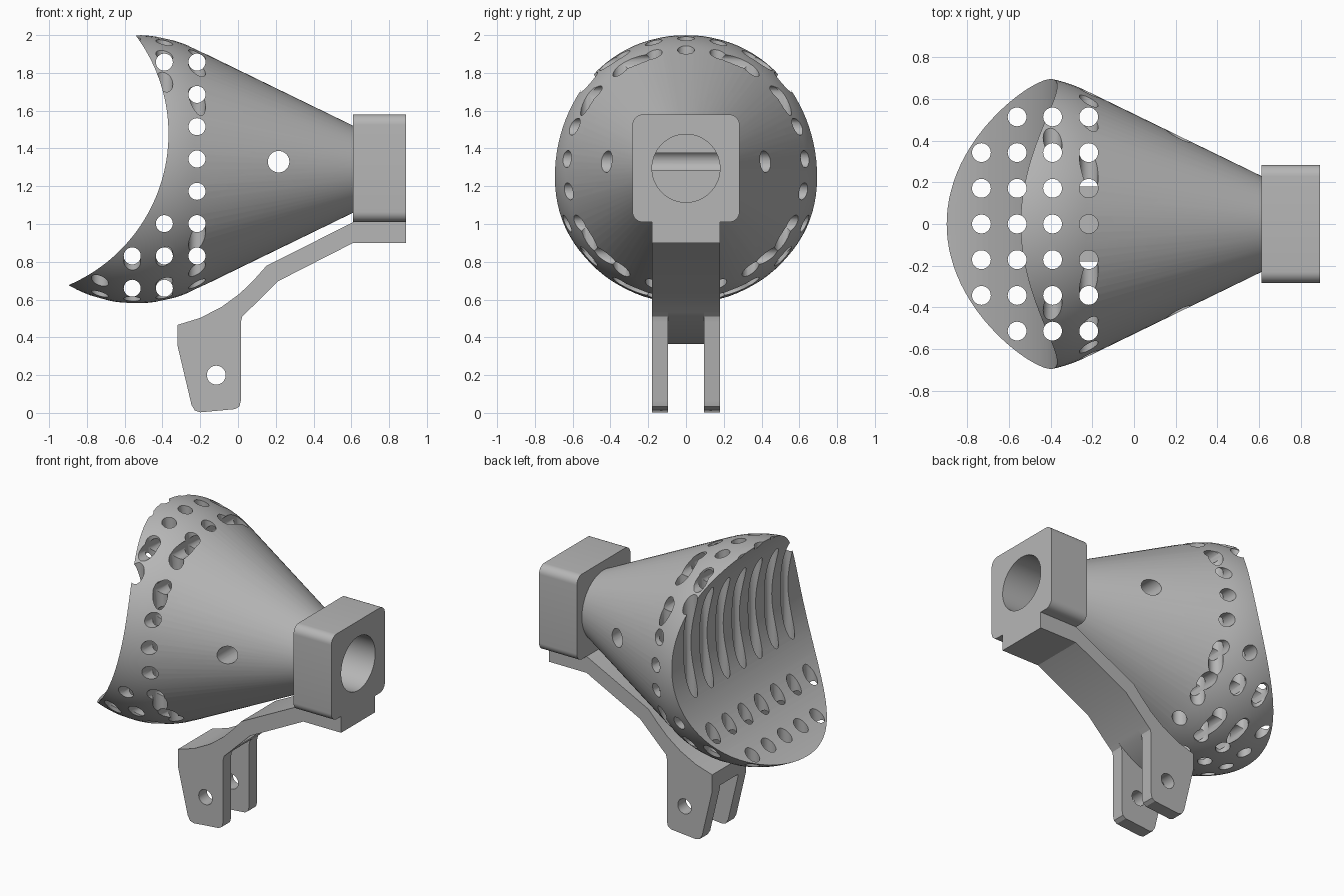
import bpy, bmesh, math
from mathutils import Matrix, Vector

cube = bpy.data.objects.get("Cube")
if cube:
    bpy.data.objects.remove(cube, do_unlink=True)

grey = bpy.data.materials.new("plain_grey")
grey.use_nodes = True
grey.diffuse_color = (0.47, 0.47, 0.47, 1)
grey.node_tree.nodes["Principled BSDF"].inputs["Base Color"].default_value = (0.47, 0.47, 0.47, 1)


def finish(name, bm):
    bmesh.ops.recalc_face_normals(bm, faces=bm.faces)
    mesh = bpy.data.meshes.new(name)
    bm.to_mesh(mesh)
    bm.free()
    mesh.materials.append(grey)
    obj = bpy.data.objects.new(name, mesh)
    bpy.context.collection.objects.link(obj)
    return obj


def activate(obj):
    bpy.ops.object.select_all(action='DESELECT')
    obj.select_set(True)
    bpy.context.view_layer.objects.active = obj


def smooth(obj):
    activate(obj)
    bpy.ops.object.shade_smooth_by_angle(angle=math.radians(25))


def cut(obj, cutter):
    mod = obj.modifiers.new("cut", 'BOOLEAN')
    mod.operation, mod.solver, mod.object = 'DIFFERENCE', 'EXACT', cutter
    activate(obj)
    bpy.ops.object.modifier_apply(modifier=mod.name)


def rods(name, centres, axis, radius, length, sides=32):
    """Parallel cylinders used as drills."""
    bm = bmesh.new()
    turn = Vector((0, 0, 1)).rotation_difference(Vector(axis)).to_matrix().to_4x4()
    for c in centres:
        bmesh.ops.create_cone(bm, cap_ends=True, segments=sides, radius1=radius,
                              radius2=radius, depth=length,
                              matrix=Matrix.Translation(c) @ turn)
    obj = finish(name, bm)
    obj.hide_render = True
    return obj


def extrude(name, points, y0, y1):
    """Side profile (x, z) extruded across y."""
    bm = bmesh.new()
    face = bm.faces.new([bm.verts.new((x, y0, z)) for x, z in points])
    new = bmesh.ops.extrude_face_region(bm, geom=[face])["geom"]
    bmesh.ops.translate(bm, vec=(0, y1 - y0, 0),
                        verts=[v for v in new if isinstance(v, bmesh.types.BMVert)])
    return finish(name, bm)


# Cone flowing into a sphere, revolved about the x axis
SPHERE_X, AXIS_Z, BALL_R = -0.54, 1.29, 0.71
slope = math.radians(26)
end_angle = math.pi / 2 + slope
profile = []
for i in range(41):
    a = end_angle * i / 40
    profile.append((SPHERE_X - BALL_R * math.cos(a), BALL_R * math.sin(a)))
profile += [(0.61, 0.23), (0.61, 0)]
bm = bmesh.new()
verts = [bm.verts.new((x, 0, AXIS_Z + r)) for x, r in profile]
edges = [bm.edges.new(pair) for pair in zip(verts, verts[1:])]
bmesh.ops.spin(bm, geom=verts + edges, cent=(0, 0, AXIS_Z), axis=(1, 0, 0),
               angle=math.tau, steps=96)
bmesh.ops.remove_doubles(bm, verts=bm.verts, dist=0.0005)
body = finish("cone_body", bm)

# Mounting block with rounded long edges
bm = bmesh.new()
bmesh.ops.create_cube(bm, size=1, matrix=Matrix.Translation((0.75, 0, 1.295))
                      @ Matrix.Diagonal((0.28, 0.567, 0.57, 1)))
long_edges = [e for e in bm.edges if abs(e.verts[0].co.x - e.verts[1].co.x) > 0.1]
bmesh.ops.bevel(bm, geom=long_edges, offset=0.055, segments=8, profile=0.5, affect='EDGES')
block = finish("mounting_block", bm)

# Concave face, bore and the two drilled grids
PITCH = 0.171
columns = [-0.731, -0.56, -0.39, -0.217]
down = [(x, k * PITCH, 1.3) for x in columns for k in range(-3, 4)
        if not (x == columns[0] and abs(k) == 3)]
rows = {-0.56: (-4, -3), -0.39: (-4, -3, -2, 3), -0.217: range(-3, 4)}
across = [(x, 0, 1.344 + k * PITCH) for x, ks in rows.items() for k in ks]
scoop = rods("scoop_cutter", [(-1.238, 0, 1.477)], (0, 1, 0), 0.87, 2, 160)
bore = rods("bore_cutter", [(0.65, 0, 1.295)], (1, 0, 0), 0.18, 0.8, 64)
vertical = rods("vertical_drills", down, (0, 0, 1), 0.045, 1.7)
sideways = rods("sideways_drills", across, (0, 1, 0), 0.045, 1.7)
pin = rods("cross_pin_drill", [(0.215, 0, 1.33)], (0, 1, 0), 0.057, 1.7)
for cutter in (scoop, bore, vertical, sideways, pin):
    cut(body, cutter)
cut(block, bore)
smooth(body)
smooth(block)

# Bent arm below the block
top = [(0.89, 1.01), (0.61, 1.01), (0.15, 0.778), (0.085, 0.705), (0.01, 0.632),
       (-0.087, 0.561), (-0.2, 0.503), (-0.32, 0.466)]
under = [(-0.32, 0.365), (-0.23, 0.385), (-0.14, 0.417), (-0.06, 0.457),
         (0.013, 0.505), (0.045, 0.532), (0.214, 0.698), (0.61, 0.9), (0.89, 0.9)]
arm = extrude("bent_arm", top + under, -0.18, 0.18)
smooth(arm)

# Pair of clevis prongs with a pin hole
foot = [(0.045, 0.532), (0.022, 0.51), (0.015, 0.48), (0.015, 0.065), (0.008, 0.035),
        (-0.015, 0.02), (-0.2, 0.003), (-0.228, 0.012), (-0.246, 0.042), (-0.32, 0.355)]
hinge = rods("hinge_drill", [(-0.115, 0, 0.2)], (0, 1, 0), 0.05, 1)
for side, sign in (("left", 1), ("right", -1)):
    prong = extrude(side + "_prong", foot + under[:4], sign * 0.095, sign * 0.18)
    cut(prong, hinge)
    smooth(prong)

for cutter in (scoop, bore, vertical, sideways, pin, hinge):
    bpy.data.objects.remove(cutter, do_unlink=True)
